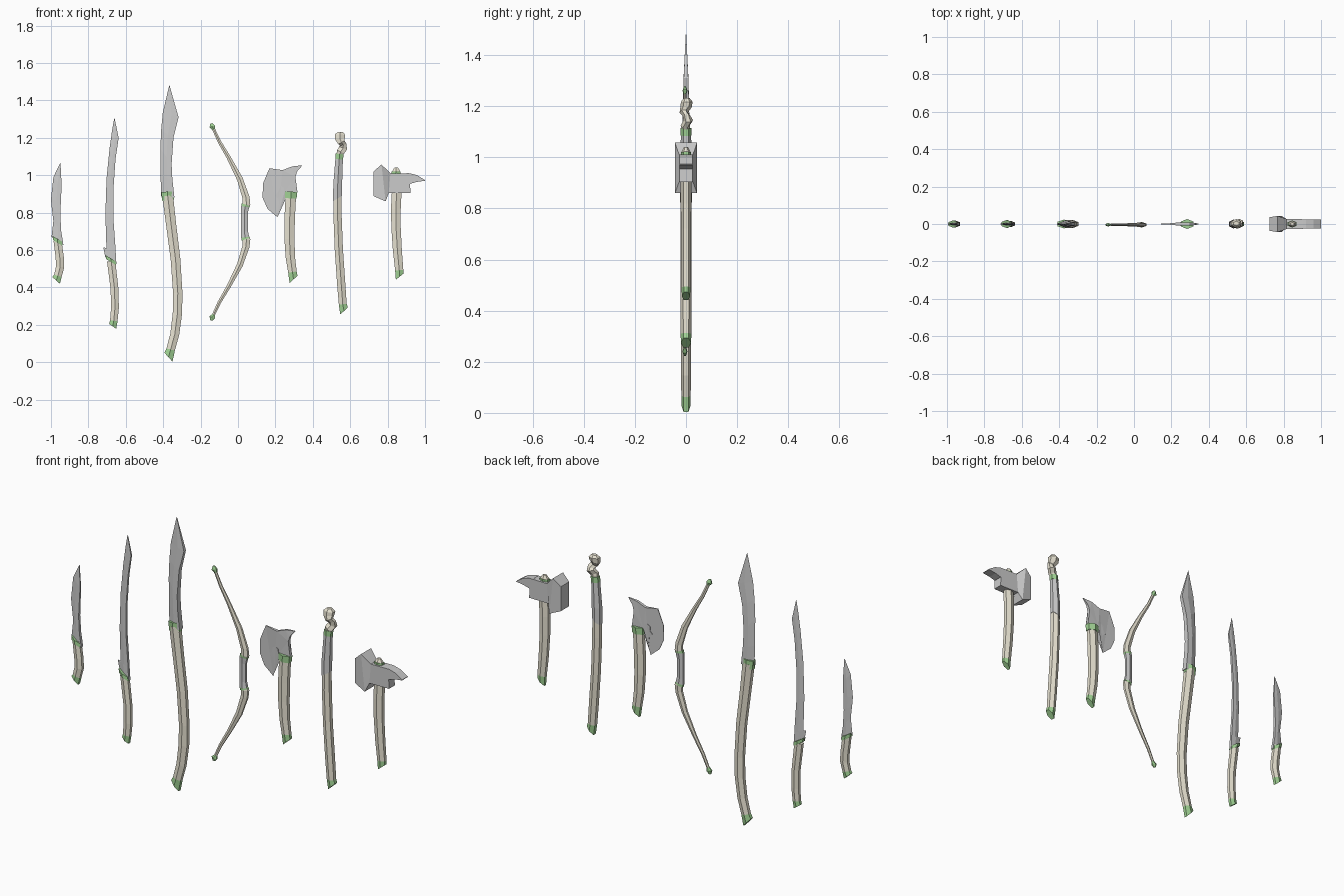
import bpy, bmesh, math
from mathutils import Vector


def material(name, rgb):
    m = bpy.data.materials.new(name)
    m.diffuse_color = (*rgb, 1)
    return m


BONE = material("bone", (0.80, 0.76, 0.64))
GREEN = material("green", (0.36, 0.66, 0.30))


def finish(name, bm, mats=()):
    bmesh.ops.recalc_face_normals(bm, faces=bm.faces)
    me = bpy.data.meshes.new(name)
    bm.to_mesh(me)
    bm.free()
    for m in mats:
        me.materials.append(m)
    ob = bpy.data.objects.new(name, me)
    bpy.context.collection.objects.link(ob)
    return ob


def loft(name, rings, mats=(), green_start=0, green_end=0):
    """Skin equal-sized rings of points and cap both ends."""
    bm = bmesh.new()
    vs = [[bm.verts.new(p) for p in r] for r in rings]
    n, segs = len(vs[0]), len(vs) - 1
    for i in range(segs):
        for j in range(n):
            k = (j + 1) % n
            f = bm.faces.new((vs[i][j], vs[i][k], vs[i + 1][k], vs[i + 1][j]))
            f.material_index = int(i < green_start or i >= segs - green_end)
    bm.faces.new(vs[0]).material_index = int(green_start > 0)
    bm.faces.new(vs[-1]).material_index = int(green_end > 0)
    return finish(name, bm, mats)


def tube(name, pts, mats=(), k=0.8, slope=None, end_slope=None, **kw):
    """Six-sided tube along (x, z, radius[, y]); slopes slant the ends."""
    rings = []
    for i, p in enumerate(pts):
        a, b = pts[max(i - 1, 0)], pts[min(i + 1, len(pts) - 1)]
        t = Vector((b[0] - a[0], b[1] - a[1])).normalized()
        nx, nz = t.y, -t.x
        s = slope if i == 0 else end_slope if i == len(pts) - 1 else None
        if s is not None:
            nx, nz = 1, s
        y = p[3] if len(p) > 3 else 0
        ring = []
        for j in range(6):
            ang = math.pi / 2 + j * math.pi / 3
            d = p[2] * math.cos(ang) / 0.866
            ring.append((p[0] + nx * d, y + p[2] * k * math.sin(ang), p[1] + nz * d))
        rings.append(ring)
    return loft(name, rings, mats, **kw)


def blade(name, stations):
    """Single-edged blade from (edge x, edge z, spine x, spine z, half thickness)."""
    rings = []
    for xe, ze, xs, zs, t in stations:
        xm, zm = xe + (xs - xe) * 0.55, ze + (zs - ze) * 0.55
        rings.append([(xe, 0, ze), (xm, -t, zm), (xs, -t, zs), (xs, t, zs), (xm, t, zm)])
    return loft(name, rings)


HANDLE = (BONE, GREEN)

# Dagger
blade("dagger_blade", [
    (-0.997, 0.67, -0.933, 0.625, .008), (-0.987, 0.755, -0.945, 0.70, .008),
    (-0.995, 0.82, -0.95, 0.79, .007), (-1.0, 0.87, -0.947, 0.86, .006),
    (-0.987, 0.99, -0.943, 0.945, .005), (-0.951, 1.064, -0.949, 1.065, .001)])
tube("dagger_handle", [(-0.972, 0.437, .02), (-0.963, 0.462, .021), (-0.951, 0.51, .022),
                       (-0.953, 0.56, .022), (-0.965, 0.65, .021)],
     HANDLE, slope=-0.9, green_start=1)
tube("dagger_collar", [(-0.964, 0.638, .025), (-0.966, 0.66, .025)], (GREEN,), slope=-.6, end_slope=-.6)

# Sword
blade("sword_blade", [
    (-0.709, 0.56, -0.65, 0.524, .008), (-0.72, 0.615, -0.654, 0.59, .007),
    (-0.703, 0.594, -0.655, 0.61, .007), (-0.709, 0.79, -0.666, 0.765, .007),
    (-0.703, 0.98, -0.666, 0.925, .006), (-0.687, 1.14, -0.655, 1.085, .006),
    (-0.674, 1.235, -0.638, 1.20, .005), (-0.662, 1.304, -0.66, 1.305, .001)])
tube("sword_handle", [(-0.67, 0.192, .019), (-0.664, 0.222, .02), (-0.658, 0.29, .021),
                      (-0.66, 0.39, .021), (-0.678, 0.54, .022)],
     HANDLE, slope=-0.7, green_start=1)
tube("sword_collar", [(-0.678, 0.535, .027), (-0.681, 0.556, .027)], (GREEN,), slope=-.6, end_slope=-.6)

# Glaive
blade("glaive_blade", [
    (-0.41, 0.88, -0.34, 0.88, .015), (-0.414, 0.99, -0.351, 0.98, .015),
    (-0.415, 1.14, -0.355, 1.06, .014), (-0.411, 1.24, -0.345, 1.20, .012),
    (-0.402, 1.335, -0.318, 1.31, .009), (-0.368, 1.479, -0.366, 1.48, .001)])
tube("glaive_handle", [(-0.372, 0.027, .022), (-0.36, 0.068, .023), (-0.338, 0.15, .024),
                       (-0.324, 0.26, .025), (-0.322, 0.37, .025), (-0.334, 0.55, .026),
                       (-0.358, 0.74, .027), (-0.376, 0.89, .029)],
     HANDLE, slope=-1.1, green_start=1)
tube("glaive_collar", [(-0.374, 0.865, .031), (-0.377, 0.912, .033)], (GREEN,), k=.7)

# Bow: two mirrored limbs and a grip
for s, part in ((1, "upper"), (-1, "lower")):
    tube(f"bow_{part}_limb", [(x, 0.75 + s * dz, r, -.004) for x, dz, r in (
        (0.036, 0.06, .015), (0.045, 0.095, .021), (0.043, 0.13, .019), (0.01, 0.23, .016),
        (-0.05, 0.345, .011), (-0.1, 0.43, .009), (-0.13, 0.495, .008),
        (-0.138, 0.51, .015), (-0.142, 0.527, .006))],
        HANDLE, k=.65, green_end=2)
    tube(f"bow_{part}_ring", [(0.037, 0.75 + s * .078, .021, -.004), (0.042, 0.75 + s * .092, .023, -.004)],
         (GREEN,), k=.62)
tube("bow_grip", [(0.038, 0.668, .022, -.004), (0.034, 0.70, .019, -.004),
                  (0.034, 0.80, .019, -.004), (0.038, 0.832, .022, -.004)], k=.65)

# Axe head: outline (x, z, half thickness), thin along the cutting edge
outline = [(.168, 1.037, .002), (.238, 1.027, .008), (.29, 1.047, .007), (.345, 1.053, .002),
           (.316, 1.02, .007), (.307, .99, .009), (.309, .945, .009), (.318, .909, .009),
           (.249, .909, .009), (.246, .93, .009), (.23, .942, .007), (.21, .93, .006),
           (.212, .908, .006), (.197, .89, .005), (.216, .875, .005), (.222, .83, .004),
           (.211, .775, .001), (.158, .82, .001), (.131, .88, .001), (.134, .957, .001)]
bm = bmesh.new()
front = [bm.verts.new((x, -t, z)) for x, z, t in outline]
back = [bm.verts.new((x, t, z)) for x, z, t in outline]
caps = [bm.faces.new(front), bm.faces.new(back[::-1])]
for i in range(len(outline)):
    j = (i + 1) % len(outline)
    bm.faces.new((front[i], back[i], back[j], front[j]))
bmesh.ops.triangulate(bm, faces=caps)
finish("axe_head", bm)
tube("axe_handle", [(0.297, 0.443, .021), (0.291, 0.482, .023), (0.28, 0.56, .025),
                    (0.275, 0.66, .027), (0.276, 0.765, .028), (0.283, 0.90, .028)],
     HANDLE, slope=.9, green_start=1)
tube("axe_band", [(0.282, 0.876, .031), (0.284, 0.912, .033)], (GREEN,))

# Staff with twisted bone top
tube("staff_shaft", [(0.567, 0.274, .02), (0.56, 0.31, .021), (0.552, 0.417, .022),
                     (0.539, 0.604, .022), (0.532, 0.79, .022), (0.533, 0.95, .021),
                     (0.541, 1.10, .018)],
     HANDLE, k=1, slope=.95, green_start=1)
tube("staff_wrap", [(0.532, 0.875, .0235), (0.533, 0.95, .0235), (0.541, 1.09, .02)], k=1, slope=.6)
tube("staff_band", [(0.541, 1.085, .021), (0.543, 1.114, .021)], (GREEN,), k=1)
tube("staff_top", [(0.543, 1.105, .018, 0), (0.549, 1.125, .021, -.003), (0.562, 1.145, .022, .009),
                   (0.563, 1.162, .018, .002), (0.553, 1.175, .019, -.009),
                   (0.545, 1.195, .026, 0), (0.546, 1.217, .027, .003), (0.547, 1.231, .014, .003)],
     (BONE,), k=.85, slope=0, end_slope=0)

# Hammer: lofted head with back spike, sections (bottom x, z, top x, z, half width)


def sections(name, rows):
    loft(name, [[(xb, -h, zb), (xb, h, zb), (xt, h, zt), (xt, -h, zt)] for xb, zb, xt, zt, h in rows])


sections("hammer_head", [(.725, .888, .725, 1.02, .036), (.789, .86, .767, 1.057, .043),
                         (.806, .904, .815, 1.01, .027), (.922, .904, .918, 1.01, .025)])
sections("hammer_spike", [(.90, .95, .90, 1.011, .0245), (.925, .955, .92, 1.01, .0245),
                          (.955, .964, .96, .999, .0245), (1.0, .97, 1.0, .973, .0245)])
tube("hammer_handle", [(0.864, 0.457, .02), (0.862, 0.492, .022), (0.852, 0.60, .024),
                       (0.845, 0.72, .025), (0.844, 0.82, .026), (0.849, 0.92, .026)],
     HANDLE, slope=.8, green_start=1)
tube("hammer_ring", [(0.846, 1.005, .024), (0.846, 1.02, .024)], (GREEN,))
tube("hammer_knob", [(0.846, 1.0, .016), (0.846, 1.022, .021), (0.846, 1.04, .01)], (BONE,))
